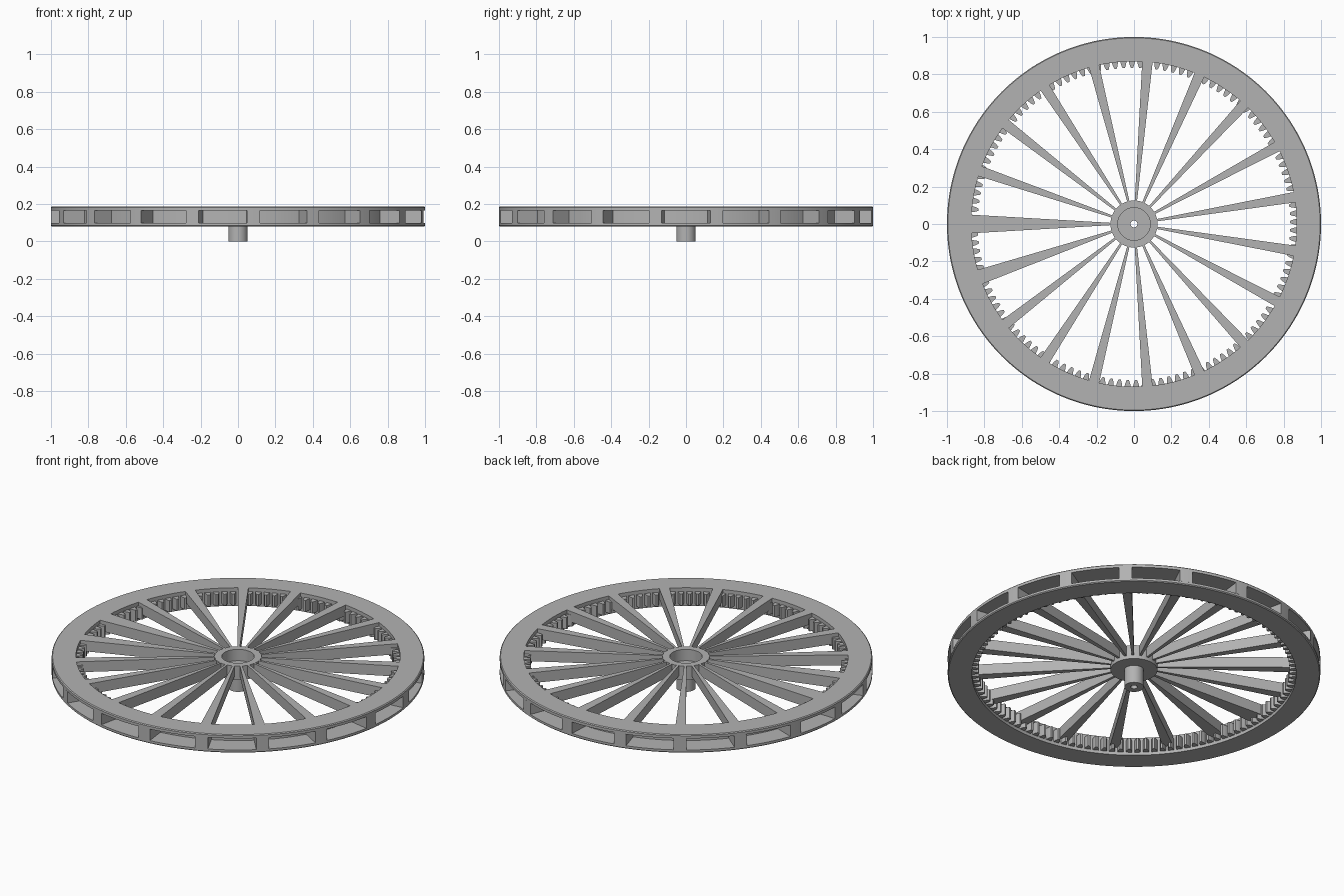
import bpy, bmesh
from math import sin, cos, tau, radians, pi

cube = bpy.data.objects.get("Cube")
if cube:
    bpy.data.objects.remove(cube)

grey = bpy.data.materials.new("plain grey")
grey.use_nodes = True
GREY = (0.45, 0.45, 0.45, 1)
grey.diffuse_color = GREY
grey.node_tree.nodes["Principled BSDF"].inputs["Base Color"].default_value = GREY

# Main heights and radii
BASE, FLOOR, CEILING, TOP = 0.08, 0.098, 0.166, 0.187
OUTER, INNER, RECESS = 1.0, 0.87, 0.88
SPOKES, TEETH, STEPS = 19, 120, 192


def finish(name, bm, smooth=False):
    bmesh.ops.recalc_face_normals(bm, faces=bm.faces)
    mesh = bpy.data.meshes.new(name)
    bm.to_mesh(mesh)
    bm.free()
    mesh.materials.append(grey)
    obj = bpy.data.objects.new(name, mesh)
    bpy.context.collection.objects.link(obj)
    if smooth:
        bpy.ops.object.select_all(action='DESELECT')
        obj.select_set(True)
        bpy.context.view_layer.objects.active = obj
        bpy.ops.object.shade_smooth_by_angle(angle=radians(30))
    return obj


def lathe(name, profile, steps):
    """Revolve a closed (radius, height) profile around z."""
    bm = bmesh.new()
    rings = [[bm.verts.new((r * cos(tau * i / steps), r * sin(tau * i / steps), z))
              for r, z in profile] for i in range(steps)]
    n = len(profile)
    for i in range(steps):
        a, b = rings[i], rings[(i + 1) % steps]
        for j in range(n):
            k = (j + 1) % n
            bm.faces.new((a[j], b[j], b[k], a[k]))
    return finish(name, bm, True)


def prism(bm, outline, low, high):
    """Extrude a flat outline between two heights."""
    bottom = [bm.verts.new((x, y, low)) for x, y in outline]
    top = [bm.verts.new((x, y, high)) for x, y in outline]
    bm.faces.new(bottom[::-1])
    bm.faces.new(top)
    for i in range(len(outline)):
        j = (i + 1) % len(outline)
        bm.faces.new((bottom[i], bottom[j], top[j], top[i]))


def polar(r, a):
    return r * cos(a), r * sin(a)


# Channel-shaped rim: two flanges joined by a recessed wall
c = 0.005
lathe("rim", [(INNER, BASE), (OUTER - c, BASE), (OUTER, BASE + c), (OUTER, FLOOR),
              (RECESS, FLOOR), (RECESS, CEILING), (OUTER, CEILING),
              (OUTER, TOP - c), (OUTER - c, TOP), (INNER, TOP)], STEPS)

# Hub cup with a bored shaft below it
lathe("hub", [(0.018, 0), (0.052, 0), (0.052, 0.105), (0.126, 0.105),
              (0.126, TOP), (0.087, TOP), (0.087, 0.12), (0.018, 0.12)], 64)

# Tapered spokes and the dividers that continue them through the rim
spokes, dividers = bmesh.new(), bmesh.new()
half_angle = radians(2)
for i in range(SPOKES):
    a = pi + tau * i / SPOKES
    wide = {0: 0.05, 1: 0.04}.get(i, 0.028)
    corners = [(0.12, -0.006), (0.875, -wide), (0.875, wide), (0.12, 0.006)]
    prism(spokes, [(x * cos(a) - y * sin(a), x * sin(a) + y * cos(a))
                   for x, y in corners], 0.125, TOP)
    arc = [polar(OUTER, a + half_angle * t) for t in (-1, -0.5, 0, 0.5, 1)]
    prism(dividers, [polar(RECESS - 0.005, a - half_angle)] + arc
          + [polar(RECESS - 0.005, a + half_angle)], FLOOR, CEILING)
finish("spokes", spokes)
finish("rim_dividers", dividers, True)

# Internal gear teeth between the flanges
teeth = bmesh.new()
for i in range(TEETH):
    a = tau * (i + 0.25) / TEETH
    shape = [(0.874, -1.15), (0.852, -0.85), (0.835, -0.4),
             (0.835, 0.4), (0.852, 0.85), (0.874, 1.15)]
    prism(teeth, [polar(r, a + radians(t)) for r, t in shape], FLOOR, CEILING)
finish("gear_teeth", teeth)
